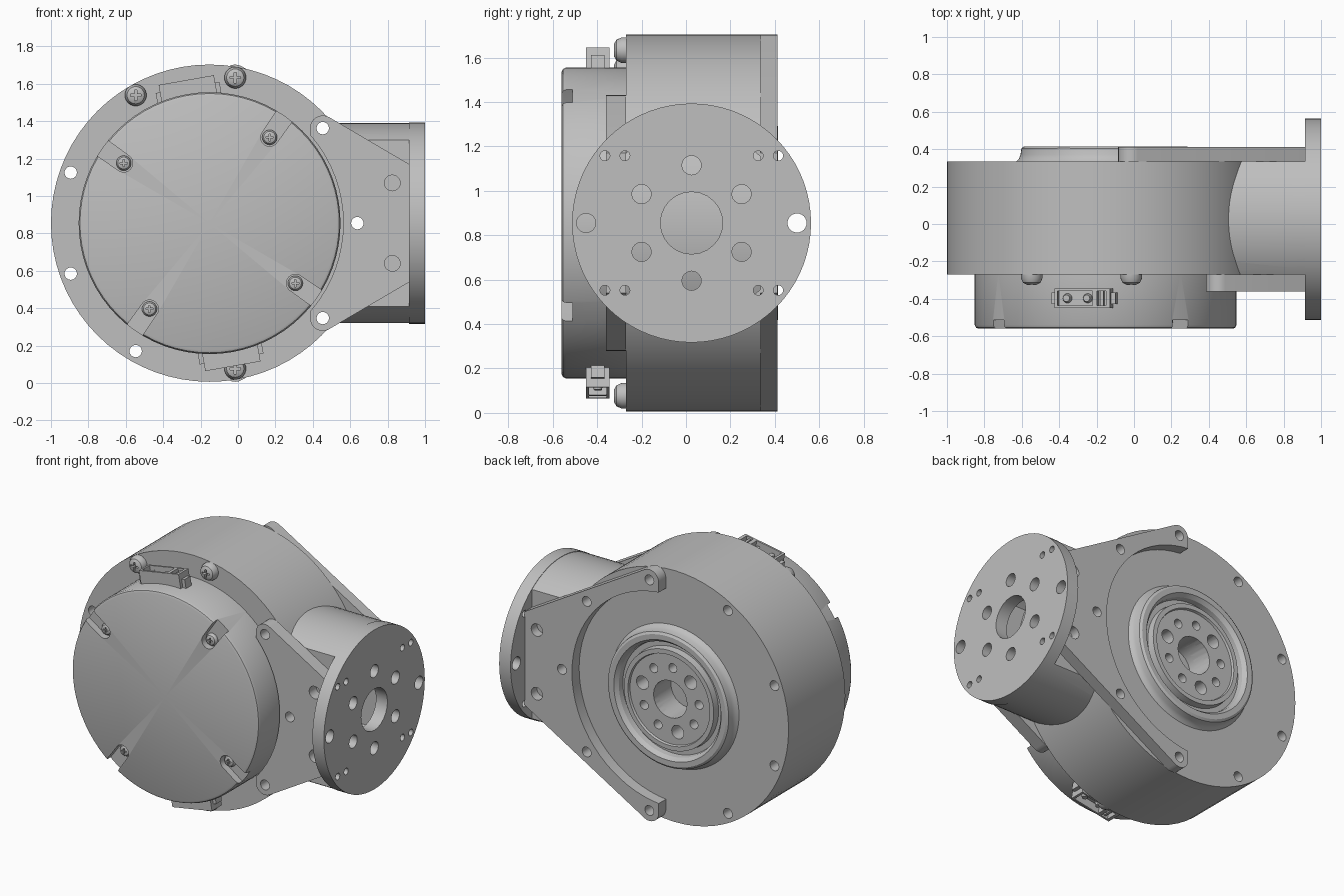
import bpy, bmesh
from math import sin, cos, radians, pi
from mathutils import Matrix, Vector

cube = bpy.data.objects.get("Cube")
if cube:
    bpy.data.objects.remove(cube, do_unlink=True)

CX, CZ = -0.152, 0.855      # main axis of the drum, along y
TY = 0.025                  # axis of the side tube, along x
FRONT, BACK = -0.27, 0.335  # drum faces
helpers = []

grey = bpy.data.materials.new("plain grey")
grey.use_nodes = True
grey.diffuse_color = (0.52, 0.52, 0.52, 1)
grey.node_tree.nodes["Principled BSDF"].inputs["Base Color"].default_value = (0.52, 0.52, 0.52, 1)


def finish(name, bm, helper=False):
    bmesh.ops.recalc_face_normals(bm, faces=bm.faces)
    mesh = bpy.data.meshes.new(name)
    bm.to_mesh(mesh)
    bm.free()
    mesh.materials.append(grey)
    ob = bpy.data.objects.new(name, mesh)
    bpy.context.collection.objects.link(ob)
    if helper:
        ob.hide_render = True
        helpers.append(ob)
    return ob


def rods(name, discs, start, end, axis="y", helper=False):
    """Cylinders along one axis; each disc is (u, z, radius)."""
    bm = bmesh.new()
    mid, depth = (start + end) / 2, end - start
    for u, z, r in discs:
        if axis == "y":
            m = Matrix.Translation((u, mid, z)) @ Matrix.Rotation(pi / 2, 4, "X")
        else:
            m = Matrix.Translation((mid, u, z)) @ Matrix.Rotation(pi / 2, 4, "Y")
        bmesh.ops.create_cone(bm, cap_ends=True, segments=72 if r > 0.2 else 24,
                              radius1=r, radius2=r, depth=depth, matrix=m)
    return finish(name, bm, helper)


def hull(name, discs, y0, y1, helper=False):
    """Flat plate wrapped around a set of discs (x, z, radius)."""
    bm = bmesh.new()
    for x, z, r in discs:
        for k in range(24 if r else 1):
            a = k * pi / 12
            for y in (y0, y1):
                bm.verts.new((x + r * cos(a), y, z + r * sin(a)))
    res = bmesh.ops.convex_hull(bm, input=bm.verts)
    loose = [v for v in bm.verts if not v.link_faces]
    bmesh.ops.delete(bm, geom=loose, context="VERTS")
    bmesh.ops.dissolve_limit(bm, angle_limit=0.01, verts=bm.verts, edges=bm.edges)
    return finish(name, bm, helper)


def lathe(name, profile, x=CX, z=CZ, steps=72):
    """Spin a (radius, y) profile around an axis along y."""
    bm = bmesh.new()
    vs = [bm.verts.new((x + r, y, z)) for r, y in profile]
    es = [bm.edges.new(p) for p in zip(vs, vs[1:])]
    bmesh.ops.spin(bm, geom=vs + es, cent=(x, 0, z), axis=(0, 1, 0), angle=2 * pi, steps=steps)
    bmesh.ops.remove_doubles(bm, verts=bm.verts, dist=1e-4)
    return finish(name, bm)


def boxes(name, items, matrix=Matrix(), helper=False):
    """Boxes given as (centre, size)."""
    bm = bmesh.new()
    for c, s in items:
        m = matrix @ Matrix.Translation(c) @ Matrix.Diagonal((*s, 1))
        bmesh.ops.create_cube(bm, size=1, matrix=m)
    return finish(name, bm, helper)


def cut(ob, *tools, op="DIFFERENCE"):
    for t in tools:
        mod = ob.modifiers.new("cut", "BOOLEAN")
        mod.operation, mod.object, mod.solver = op, t, "EXACT"
    bpy.context.view_layer.update()
    dg = bpy.context.evaluated_depsgraph_get()
    mesh = bpy.data.meshes.new_from_object(ob.evaluated_get(dg))
    ob.modifiers.clear()
    ob.data = mesh


def polar(r, deg):
    return CX + r * cos(radians(deg)), CZ + r * sin(radians(deg))


# shared drilling: nine holes around the rim
rim_holes = rods("rim_hole_cutter", [(*polar(0.79, k * 40), 0.033) for k in range(9)], -1, 1, helper=True)
hub_holes = rods("hub_hole_cutter",
                 [(*polar(0.215, k * 40 + 15), 0.03 if k % 3 else 0.045) for k in range(9)],
                 0.28, 0.6, helper=True)
bore = rods("bore_cutter", [(CX, CZ, 0.125)], 0.2, 0.6, helper=True)

# drum body
drum = rods("drum_body", [(CX, CZ, 0.848)], FRONT, BACK)
cut(drum, rim_holes, hub_holes, bore)

# stepped output hub on the back
hub = lathe("output_hub", [(0, .385), (.30, .385), (.305, .4), (.335, .4), (.34, .355), (.375, .355),
                           (.38, .39), (.4, .415), (.435, .415), (.45, .405), (.455, .37),
                           (.463, .35), (.48, .333), (.48, .25), (0, .25)])
cut(hub, hub_holes, bore)

# front motor cap with four screw slots
cap = lathe("motor_cap", [(0, -.56), (.68, -.56), (.693, -.554), (.7, -.54), (.7, -.26), (0, -.26)])
slot_angles = [55 + 90 * k for k in range(4)]
for a in slot_angles:
    slot = hull("slot_cutter", [(*polar(0.56, a), 0.048), (*polar(0.8, a), 0.052)], -0.7, -0.512, True)
    cut(cap, slot)


# pan head screws with a cross recess
def screw(name, x, z, r, y, h):
    head = lathe(name, [(0, y - h), (r * .45, y - h), (r * .8, y - h * .8), (r, y - h * .35),
                        (r, y + .01), (0, y + .01)], x, z, 24)
    for size in ((r * .95, h, r * .2), (r * .2, h, r * .95)):
        cut(head, boxes("cross_cutter", [((x, y - h, z), size)], helper=True))


for i, a in enumerate(slot_angles):
    screw("cap_screw_%d" % (i + 1), *polar(0.56, a), 0.04, -0.512, 0.03)
for i, a in enumerate((80, 120, 280)):
    screw("rim_screw_%d" % (i + 1), *polar(0.79, a), 0.058, FRONT, 0.055)

# cable sockets on the top and bottom of the cap
for name, turn in (("top_socket", 0), ("bottom_socket", pi)):
    m = (Matrix.Translation((CX, -0.397, CZ)) @ Matrix.Rotation(turn - radians(10), 4, "Y"))
    socket = boxes(name, [((0.01, 0, 0.725), (0.30, 0.105, 0.10))], m)
    cut(socket, boxes("socket_cutter", [((-0.03, 0, 0.77), (0.19, 0.08, 0.10)),
                                        ((0.115, 0, 0.77), (0.05, 0.08, 0.10))], m, True))
    boxes(name + "_ears", [((-0.148, 0, 0.705), (0.03, 0.06, 0.06)),
                           ((0.168, 0, 0.705), (0.03, 0.06, 0.06))], m)
    boxes(name + "_bar", [((0.115, 0, 0.74), (0.015, 0.08, 0.045))], m)
    bm = bmesh.new()
    for t in (-0.08, 0.03):
        bmesh.ops.create_cone(bm, cap_ends=True, segments=16, radius1=0.026, radius2=0.018, depth=0.04,
                              matrix=m @ Matrix.Translation((t, 0, 0.738)))
    finish(name + "_pins", bm)

# side brackets, wrapped around the drum centre
corners = [(0.916, 1.17, 0), (0.916, 0.54, 0)]
front_tips = [(*polar(0.79, a), 0.068) for a in (40, -40)]
back_tips = [(*polar(0.79, a), 0.07) for a in (80, -80)]
clearance = rods("clearance_cutter", [(CX, CZ, 0.715)], -1, 1, helper=True)
pair = [(0.825, CZ + s * 0.215, 0.042) for s in (1, -1)]

front_bracket = hull("front_bracket", front_tips + corners, -0.36, FRONT)
cut(front_bracket, clearance, rim_holes, rods("pair_cutter", pair, -0.5, -0.285, helper=True))
back_bracket = hull("back_bracket", back_tips + corners, BACK, 0.412)
cut(back_bracket, clearance, rim_holes, rods("pair_cutter", pair, 0.35, 0.6, helper=True))

# hollow side tube, trimmed flat between the brackets and fitted to the drum
tube = rods("side_tube", [(TY, CZ, 0.535)], 0.4, 0.92, axis="x")
trim = boxes("trim_cutter", [((0.7, (FRONT + BACK) / 2, CZ), (1, BACK - FRONT, 2))], helper=True)
cut(tube, rods("tube_bore_cutter", [(TY, CZ, 0.43)], 0, 2, axis="x", helper=True))
cut(tube, trim, op="INTERSECT")
cut(tube, rods("drum_cutter", [(CX, CZ, 0.845)], -1, 1, helper=True))

# end flange with its bolt pattern
flange = rods("end_flange", [(TY, CZ, 0.538)], 0.915, 1.0, axis="x")
bolts = [(TY, CZ, 0.14), (TY - 0.475, CZ, 0.043), (TY + 0.475, CZ, 0.043)]
bolts += [(TY + 0.26 * cos(radians(a)), CZ + 0.26 * sin(radians(a)), 0.043) for a in range(30, 390, 60)]
bolts += [(TY + y, CZ + z, 0.022) for y in (-0.39, -0.3, 0.3, 0.39) for z in (-0.303, 0.303)]
cut(flange, rods("flange_hole_cutter", bolts, 0.8, 1.2, axis="x", helper=True))

# tidy up and shade
for ob in helpers:
    bpy.data.objects.remove(ob, do_unlink=True)
for ob in bpy.data.objects:
    if ob.type == "MESH" and ob.data.materials and ob.data.materials[0] == grey:
        bpy.ops.object.select_all(action="DESELECT")
        ob.select_set(True)
        bpy.context.view_layer.objects.active = ob
        bpy.ops.object.shade_smooth_by_angle(angle=radians(30))
